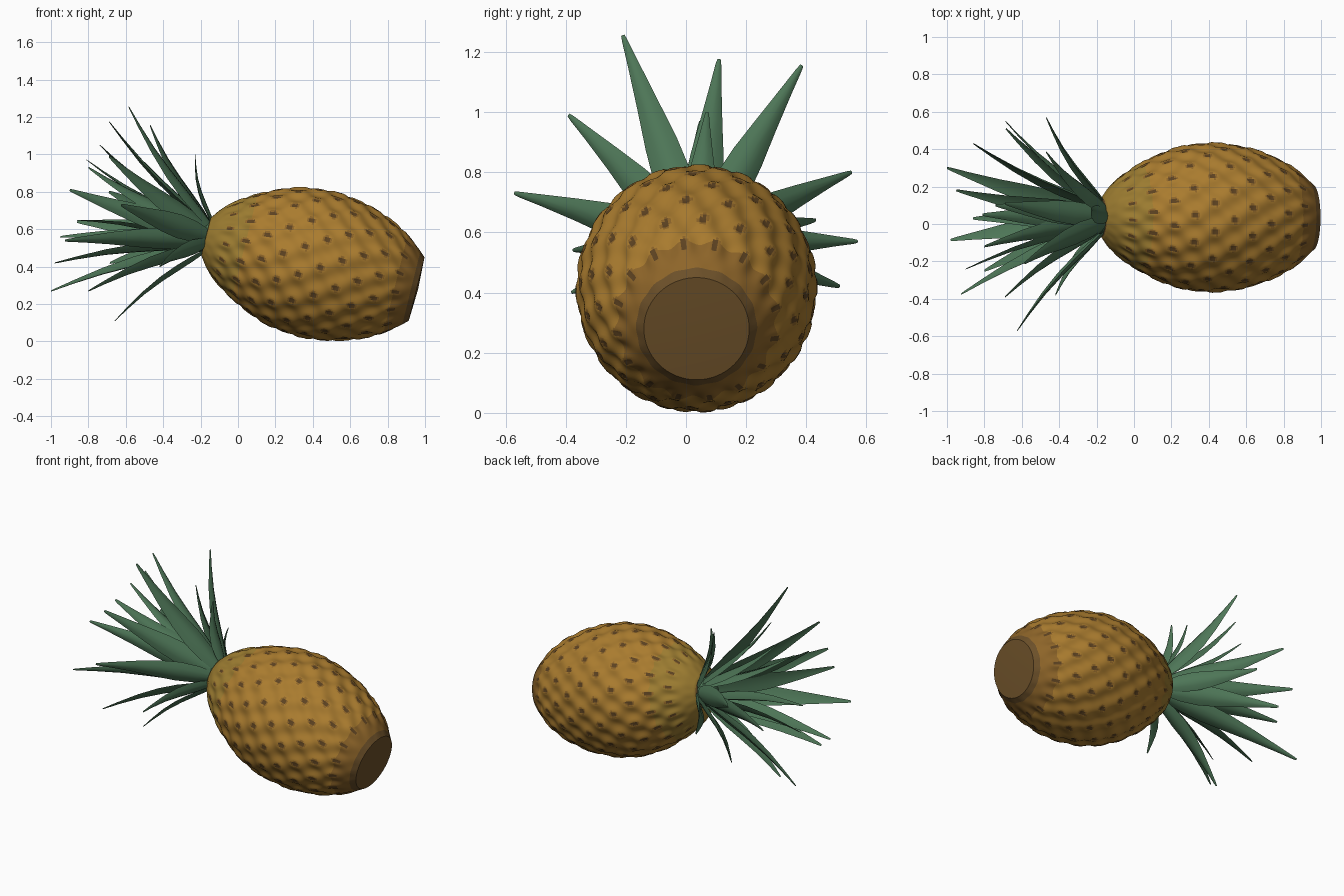
import bpy, bmesh, math
from mathutils import Vector

if "Cube" in bpy.data.objects:
    bpy.data.objects.remove(bpy.data.objects["Cube"])

BASE = Vector((0.955, 0.035, 0.28))            # centre of the flat base end
AXIS = Vector((-1.125, 0, 0.28)).normalized()  # from base towards crown
SIDE = Vector((0, 1, 0))
UP = AXIS.cross(SIDE) * -1
if UP.z < 0:
    UP = -UP
LENGTH = 1.16
PROFILE = [(0, 0.175), (0.08, 0.243), (0.165, 0.297), (0.27, 0.343), (0.4, 0.38), (0.58, 0.396),
           (0.75, 0.37), (0.9, 0.31), (1.03, 0.235), (1.11, 0.17), (1.16, 0.105)]


def material(name, rgb):
    m = bpy.data.materials.new(name)
    m.diffuse_color = (*rgb, 1)
    m.use_nodes = True
    m.node_tree.nodes["Principled BSDF"].inputs["Base Color"].default_value = m.diffuse_color
    return m


def radius(t):
    # smooth (Catmull-Rom style) interpolation of the body profile
    n = len(PROFILE)

    def slope(i):
        a, b = PROFILE[max(i - 1, 0)], PROFILE[min(i + 1, n - 1)]
        return (b[1] - a[1]) / (b[0] - a[0])
    for i in range(n - 1):
        (t0, r0), (t1, r1) = PROFILE[i], PROFILE[i + 1]
        if t <= t1 + 1e-6:
            d = t1 - t0
            s = (t - t0) / d
            return ((2*s**3 - 3*s**2 + 1) * r0 + (s**3 - 2*s**2 + s) * d * slope(i)
                    + (3*s**2 - 2*s**3) * r1 + (s**3 - s**2) * d * slope(i + 1))
    return PROFILE[-1][1]


def finish(name, bm, mats, angle):
    bmesh.ops.recalc_face_normals(bm, faces=bm.faces[:])
    me = bpy.data.meshes.new(name)
    bm.to_mesh(me)
    bm.free()
    ob = bpy.data.objects.new(name, me)
    bpy.context.collection.objects.link(ob)
    for m in mats:
        me.materials.append(m)
    bpy.ops.object.select_all(action='DESELECT')
    ob.select_set(True)
    bpy.context.view_layer.objects.active = ob
    bpy.ops.object.shade_smooth_by_angle(angle=math.radians(angle))
    return ob


# Fruit body: revolved profile with staggered eyes
SEG, RINGS, EYES, ROWS = 192, 120, 16, 11


def eye(a, t):
    u = EYES * a / (2 * math.pi) + 0.8 * t
    return math.cos(2 * math.pi * u) * math.cos(math.pi * ROWS * t / LENGTH)


def point(t, r, a):
    return BASE + AXIS * t + (SIDE * math.cos(a) + UP * math.sin(a)) * r


bm = bmesh.new()
rings = []
for j in range(RINGS + 1):
    t = LENGTH * j / RINGS
    fade = min(1, t / 0.12, (LENGTH - t) / 0.15)
    ring = []
    for i in range(SEG):
        a = 2 * math.pi * i / SEG
        h = eye(a, t)
        lift = 0.011 * min(h, 0.6) - (0.03 * (h - 0.8) if h > 0.8 else 0)
        ring.append(bm.verts.new(point(t, radius(t) + fade * lift, a)))
    rings.append(ring)
for j in range(RINGS):
    t = LENGTH * (j + 0.5) / RINGS
    for i in range(SEG):
        k = (i + 1) % SEG
        f = bm.faces.new((rings[j][i], rings[j][k], rings[j + 1][k], rings[j + 1][i]))
        h = eye(2 * math.pi * (i + 0.5) / SEG, t)
        if t < 0.03:
            f.material_index = 2
        elif 0.08 < t < LENGTH - 0.1 and h > 0.84:
            f.material_index = 3
        elif t < 0.12 or (h > 0.68 and t < LENGTH - 0.1):
            f.material_index = 1
        else:
            f.material_index = 4 if t > 0.95 else 0
# End caps
for ring, t in ((rings[0], -0.008), (rings[-1], LENGTH + 0.01)):
    c = bm.verts.new(point(t, 0, 0))
    for i in range(SEG):
        f = bm.faces.new((ring[i], ring[(i + 1) % SEG], c))
        f.material_index = 2
finish("fruit_body", bm, [
    material("golden_skin", (0.40, 0.20, 0.028)), material("brown_skin", (0.27, 0.13, 0.022)),
    material("base_brown", (0.15, 0.08, 0.022)), material("eye_dark", (0.11, 0.055, 0.015)),
    material("olive_skin", (0.33, 0.20, 0.03))], 40)

# Crown: tapered, cupped leaves, each given by its tip
TIPS = [(-1.0, 0.30, 0.27), (-0.98, -0.085, 0.42), (-0.95, 0.18, 0.56), (-0.925, -0.375, 0.54),
        (-0.90, -0.24, 0.81), (-0.86, 0.43, 0.64), (-0.81, 0.05, 0.97), (-0.80, -0.25, 0.27),
        (-0.80, -0.12, 0.93), (-0.74, 0.10, 1.05), (-0.69, 0.11, 1.175), (-0.585, -0.21, 1.255),
        (-0.47, 0.385, 1.155), (-0.23, 0.07, 1.0), (-0.69, -0.39, 0.99), (-0.625, -0.57, 0.73),
        (-0.69, 0.55, 0.80), (-0.47, 0.57, 0.57), (-0.685, 0.51, 0.42), (-0.66, -0.03, 0.11),
        (-0.42, -0.38, 0.40), (-0.86, 0.03, 0.65)]
WIDTHS = [(0, 0.038), (0.12, 0.056), (0.28, 0.064), (0.45, 0.056), (0.65, 0.038), (0.85, 0.020), (0.97, 0.010), (1, 0.006)]
LEAF = material("leaf_green", (0.075, 0.18, 0.095))
CROWN = BASE + AXIS * LENGTH


def leaf(name, tip):
    tip = Vector(tip)
    d = tip - CROWN
    out = d - AXIS * d.dot(AXIS)
    spread = out.length / d.length
    out.normalize()
    root = CROWN + out * (0.02 + 0.07 * spread) + AXIS * (0.05 * (1 - spread) - 0.01)
    line = tip - root
    across = line.cross(out).normalized()
    lift = across.cross(line).normalized()
    if lift.dot(out) < 0:
        lift = -lift
    size = 0.55 + 0.45 * min(1, line.length / 0.7)
    bm = bmesh.new()
    prev = None
    for s, w in WIDTHS:
        w *= size
        c = root + line * s - lift * 0.03 * math.sin(math.pi * s)
        ring = []
        for side, x_list in ((1, (-1, -0.5, 0, 0.5, 1)), (-1, (0.5, 0, -0.5))):
            for x in x_list:
                cup = w * 0.42 * (1 - x * x)
                inner = 0 if side > 0 else -w * 0.32 * (1 - x * x)
                ring.append(bm.verts.new(c + across * x * w + lift * (cup + inner)))
        n = len(ring)
        if prev:
            for i in range(n):
                bm.faces.new((prev[i], prev[(i + 1) % n], ring[(i + 1) % n], ring[i]))
        else:
            bm.faces.new(ring)
        prev = ring
    bm.faces.new(prev)
    return finish(name, bm, [LEAF], 50)


for n, tip in enumerate(TIPS):
    leaf(f"crown_leaf_{n + 1}", tip)

# Crown core joining the leaves to the fruit
bm = bmesh.new()
bmesh.ops.create_uvsphere(bm, u_segments=24, v_segments=12, radius=0.09)
for v in bm.verts:
    v.co = CROWN + SIDE * v.co.x + UP * v.co.y + AXIS * v.co.z * 0.7
finish("crown_core", bm, [LEAF], 60)
